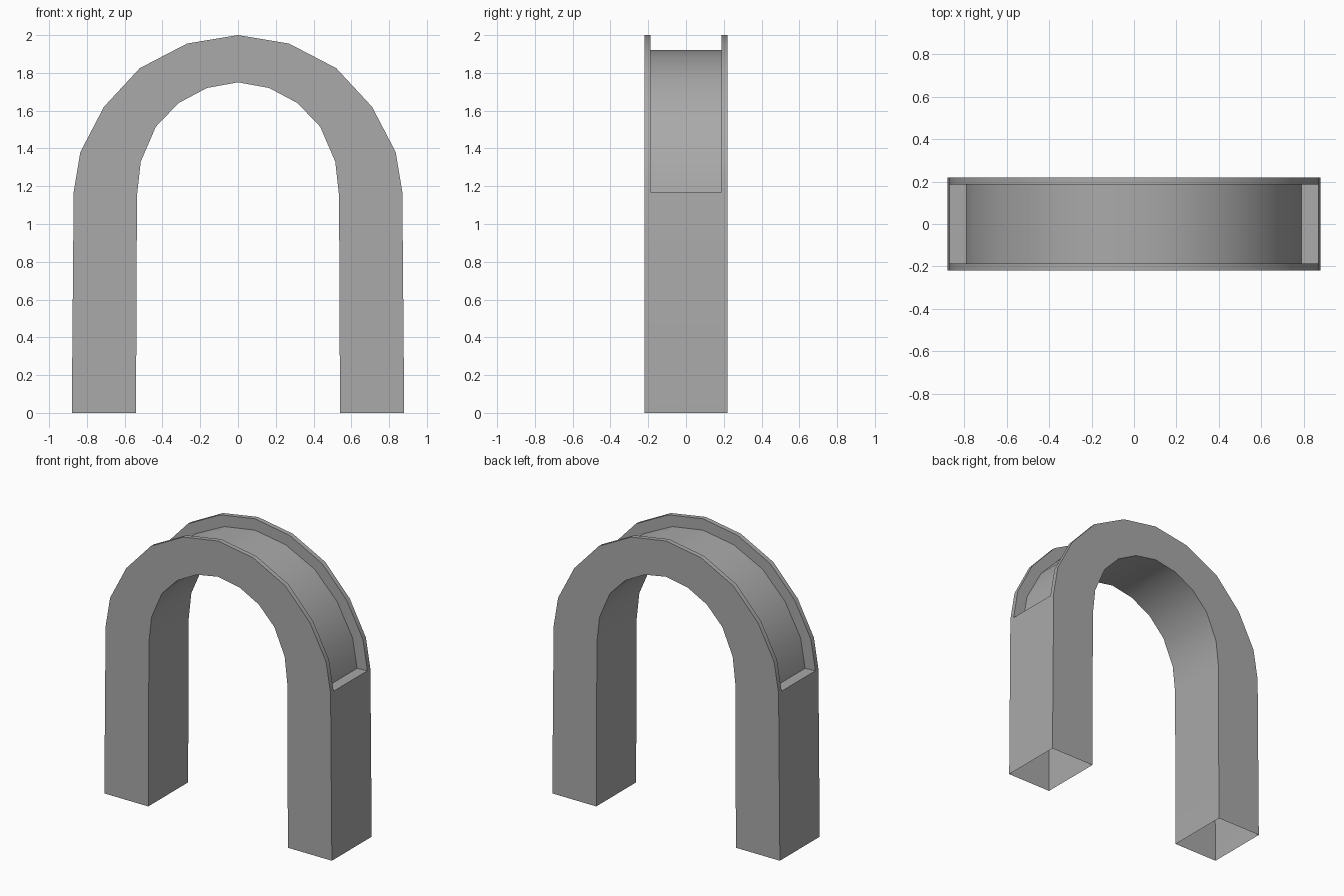
import bpy, bmesh, math
from mathutils import Vector

cube = bpy.data.objects.get("Cube")
if cube:
    bpy.data.objects.remove(cube, do_unlink=True)

HALF_DEPTH = 0.22   # front and back faces
LIP = 0.187         # inner side of the two rims
CHANNEL = 0.08      # depth of the groove over the arch

# Plain grey stone
stone = bpy.data.materials.new("grey stone")
stone.use_nodes = True
grey = (0.4, 0.4, 0.4, 1)
stone.diffuse_color = grey
stone.node_tree.nodes["Principled BSDF"].inputs["Base Color"].default_value = grey

# Half of the arch, foot to crown: outer x, z, inner x, z, groove depth
half = [
    (0.88, 0, 0.54, 0, 0),
    (0.87, 1.17, 0.535, 1.15, 0),
    (0.87, 1.17, 0.535, 1.15, CHANNEL),
    (0.835, 1.38, 0.515, 1.33, CHANNEL),
    (0.71, 1.62, 0.435, 1.515, CHANNEL),
    (0.52, 1.825, 0.315, 1.64, CHANNEL),
    (0.27, 1.955, 0.165, 1.72, CHANNEL),
    (0, 2.0, 0, 1.75, CHANNEL),
]
stations = half + [(-a, b, -c, d, e) for a, b, c, d, e in reversed(half[:-1])]


def section(ox, oz, ix, iz, depth):
    """Cross-section: a box with a groove sunk in its outer side."""
    outer, inner = Vector((ox, 0, oz)), Vector((ix, 0, iz))
    floor = outer + (inner - outer).normalized() * depth
    front = [(inner, HALF_DEPTH), (outer, HALF_DEPTH), (outer, LIP), (floor, LIP)]
    ring = [p + Vector((0, -y, 0)) for p, y in front]
    return ring + [p + Vector((0, y, 0)) for p, y in reversed(front)]


# Sweep the section along the arch, leaving the feet open
bm = bmesh.new()
rings = [[bm.verts.new(p) for p in section(*s)] for s in stations]
for a, b in zip(rings, rings[1:]):
    for i in range(len(a)):
        j = (i + 1) % len(a)
        bm.faces.new((a[i], a[j], b[j], b[i]))
bmesh.ops.remove_doubles(bm, verts=bm.verts, dist=0.0005)
bmesh.ops.dissolve_degenerate(bm, edges=bm.edges, dist=0.0005)
bmesh.ops.recalc_face_normals(bm, faces=bm.faces)

mesh = bpy.data.meshes.new("arch")
bm.to_mesh(mesh)
bm.free()
mesh.materials.append(stone)
arch = bpy.data.objects.new("arch", mesh)
bpy.context.collection.objects.link(arch)

# Smooth the curve, keep the corners crisp
bpy.ops.object.select_all(action="DESELECT")
arch.select_set(True)
bpy.context.view_layer.objects.active = arch
bpy.ops.object.shade_smooth_by_angle(angle=math.radians(30))
